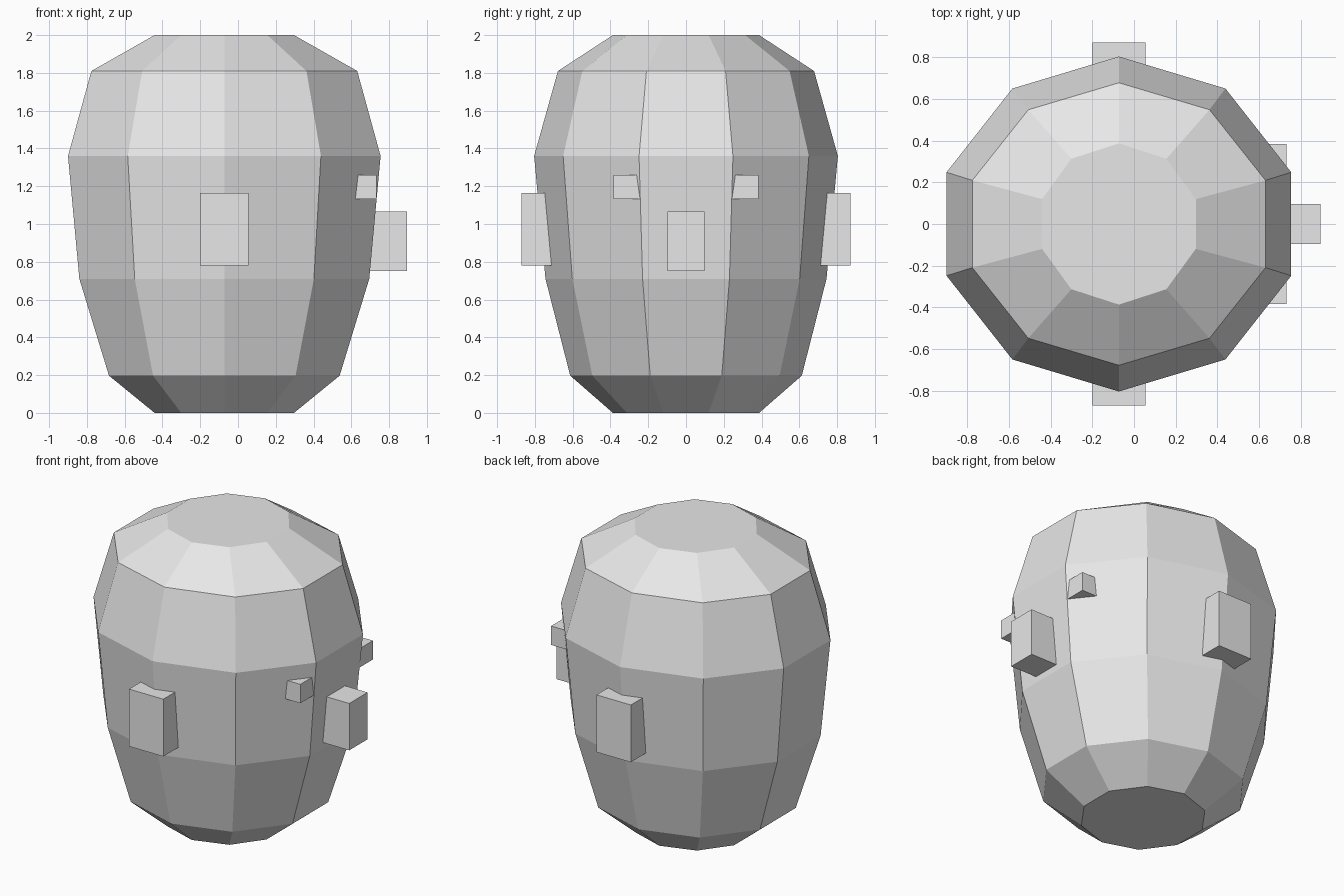
import bpy, bmesh, math

if "Cube" in bpy.data.objects:
    bpy.data.objects.remove(bpy.data.objects["Cube"])

mat = bpy.data.materials.new("light grey")
mat.diffuse_color = (0.8, 0.8, 0.8, 1)
mat.use_nodes = True
mat.node_tree.nodes["Principled BSDF"].inputs["Base Color"].default_value = mat.diffuse_color

CENTRE_X = -0.0725


def finish(bm, name):
    bmesh.ops.recalc_face_normals(bm, faces=bm.faces[:])
    mesh = bpy.data.meshes.new(name)
    bm.to_mesh(mesh)
    bm.free()
    mesh.materials.append(mat)
    obj = bpy.data.objects.new(name, mesh)
    bpy.context.collection.objects.link(obj)
    return obj


def box(name, lo, hi):
    bm = bmesh.new()
    bmesh.ops.create_cube(bm, size=1)
    for v in bm.verts:
        v.co = [lo[i] + (v.co[i] + 0.5) * (hi[i] - lo[i]) for i in range(3)]
    return finish(bm, name)


# Head: ten-sided barrel, rings given as (height, radius in x, radius in y)
RINGS = [(0, 0.388, 0.387), (0.197, 0.642, 0.613), (0.71, 0.807, 0.744),
         (1.36, 0.870, 0.804), (1.81, 0.740, 0.678), (2.0, 0.388, 0.387)]
SIDES = 10
bm = bmesh.new()
loops = []
for z, rx, ry in RINGS:
    angles = [math.radians(18 + 36 * i) for i in range(SIDES)]
    loops.append([bm.verts.new((CENTRE_X + rx * math.cos(a), ry * math.sin(a), z))
                  for a in angles])
for low, high in zip(loops, loops[1:]):
    for i in range(SIDES):
        j = (i + 1) % SIDES
        bm.faces.new((low[i], low[j], high[j], high[i]))
bm.faces.new(loops[0][::-1])
bm.faces.new(loops[-1])
finish(bm, "head")

# Nose on the +x side
box("nose", (0.60, -0.097, 0.75), (0.895, 0.097, 1.065))

# Ears and eyes, mirrored across y
for side, s in (("left", 1), ("right", -1)):
    for part, x0, x1, y0, y1, z0, z1 in (
            ("ear", -0.20, 0.055, 0.62, 0.872, 0.78, 1.165),
            ("eye", 0.58, 0.733, 0.22, 0.385, 1.133, 1.26)):
        ys = sorted((s * y0, s * y1))
        box(f"{side}_{part}", (x0, ys[0], z0), (x1, ys[1], z1))
